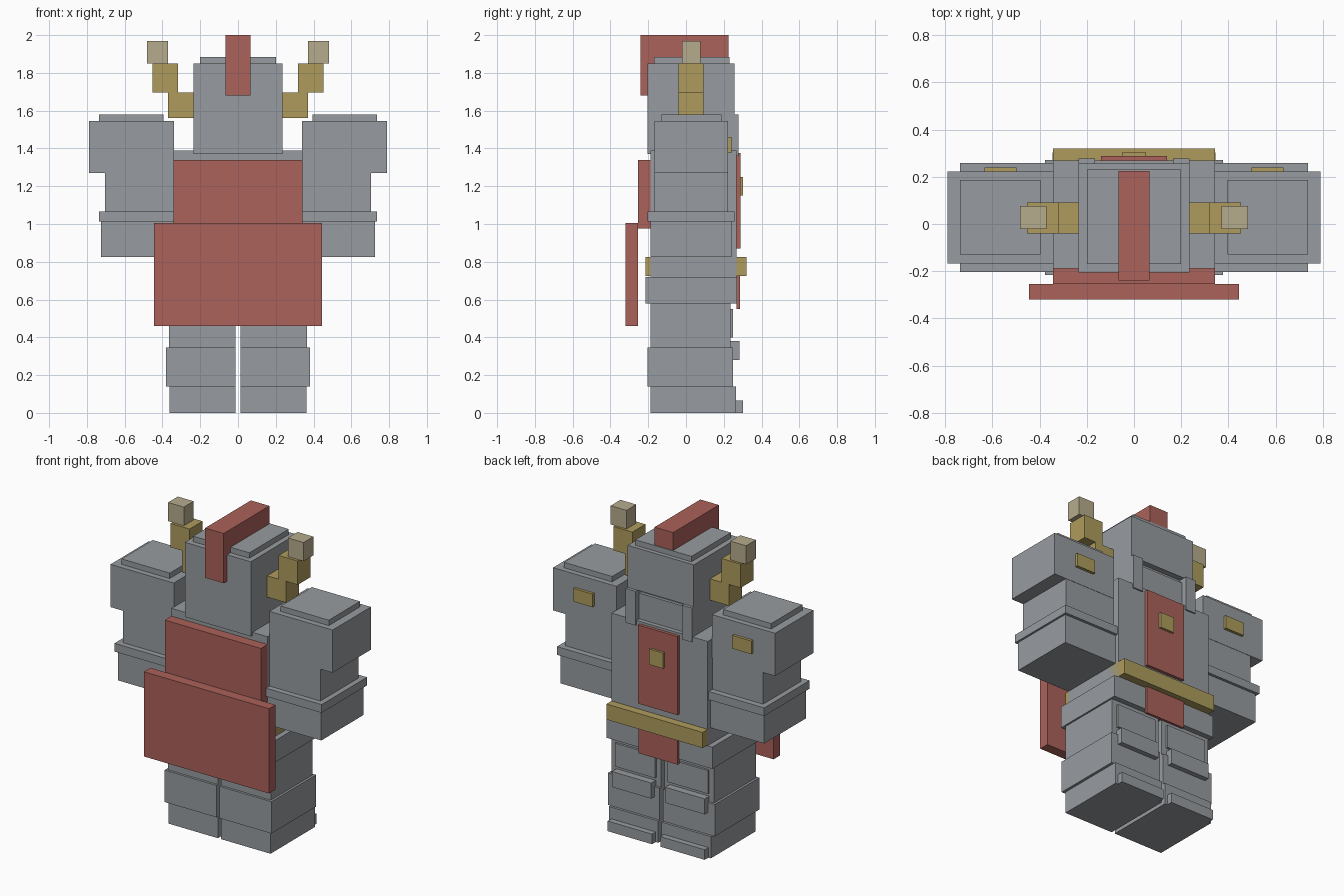
import bpy


def material(name, rgb):
    m = bpy.data.materials.new(name)
    m.diffuse_color = (*rgb, 1.0)
    return m


STEEL = material("steel grey", (0.31, 0.33, 0.35))
RED = material("dull red", (0.41, 0.122, 0.102))
GOLD = material("old gold", (0.42, 0.33, 0.11))
BONE = material("pale bone", (0.47, 0.41, 0.27))

FACES = [(0, 2, 3, 1), (4, 5, 7, 6), (0, 1, 5, 4),
         (2, 6, 7, 3), (0, 4, 6, 2), (1, 3, 7, 5)]


def box(name, mat, xs, ys, zs):
    """Box between two limits on each axis."""
    verts = [(x, y, z) for z in zs for y in ys for x in xs]
    mesh = bpy.data.meshes.new(name)
    mesh.from_pydata(verts, [], FACES)
    mesh.materials.append(mat)
    mesh.validate()
    ob = bpy.data.objects.new(name, mesh)
    bpy.context.collection.objects.link(ob)
    return ob


def pair(name, mat, xs, ys, zs):
    """The same box on both sides of the body."""
    box(name + "_right", mat, xs, ys, zs)
    box(name + "_left", mat, (-xs[1], -xs[0]), ys, zs)


def wide(name, mat, half, ys, zs):
    """Box centred across the body."""
    box(name, mat, (-half, half), ys, zs)


# Helmet: skull, brow, recessed visor, cheek guards and lid
wide("helmet", STEEL, 0.235, (-0.205, 0.22), (1.37, 1.85))
wide("brow", STEEL, 0.235, (0.22, 0.257), (1.58, 1.85))
wide("visor", STEEL, 0.165, (0.22, 0.24), (1.37, 1.555))
pair("cheek_guard", STEEL, (0.165, 0.235), (0.22, 0.277), (1.36, 1.58))
wide("helmet_lid", STEEL, 0.20, (-0.17, 0.23), (1.85, 1.885))

# Crest running over the helmet and down one end
wide("crest", RED, 0.066, (-0.205, 0.225), (1.85, 2.0))
wide("crest_tail", RED, 0.066, (-0.24, -0.205), (1.68, 2.0))

# Stepped horns
pair("horn_base", GOLD, (0.235, 0.37), (-0.04, 0.092), (1.56, 1.697))
pair("horn_middle", GOLD, (0.317, 0.453), (-0.04, 0.092), (1.697, 1.85))
pair("horn_tip", BONE, (0.37, 0.482), (-0.022, 0.077), (1.85, 1.97))

# Torso, belt and hips
wide("torso", STEEL, 0.342, (-0.188, 0.268), (0.70, 1.39))
wide("belt", GOLD, 0.342, (-0.215, 0.32), (0.725, 0.825))
wide("hips", STEEL, 0.376, (-0.215, 0.27), (0.58, 0.72))

# Tabard strips with a badge
wide("tabard_upper", RED, 0.14, (0.268, 0.288), (0.87, 1.375))
wide("tabard_lower", RED, 0.14, (0.268, 0.285), (0.55, 0.725))
wide("badge", GOLD, 0.05, (0.288, 0.303), (1.15, 1.25))

# Cape panels
wide("cape_upper", RED, 0.342, (-0.255, -0.188), (0.975, 1.34))
wide("cape_lower", RED, 0.445, (-0.32, -0.255), (0.46, 1.005))

# Arms
pair("shoulder", STEEL, (0.34, 0.79), (-0.167, 0.222), (1.27, 1.545))
pair("shoulder_lid", STEEL, (0.395, 0.737), (-0.13, 0.187), (1.545, 1.58))
pair("shoulder_stud", GOLD, (0.497, 0.633), (0.222, 0.24), (1.375, 1.46))
pair("upper_arm", STEEL, (0.34, 0.703), (-0.167, 0.22), (1.06, 1.27))
pair("arm_band", STEEL, (0.34, 0.737), (-0.203, 0.258), (1.012, 1.065))
pair("forearm", STEEL, (0.34, 0.724), (-0.188, 0.24), (0.825, 1.012))

# Legs
pair("thigh", STEEL, (0.012, 0.365), (-0.188, 0.236), (0.345, 0.60))
pair("thigh_plate", STEEL, (0.045, 0.33), (0.236, 0.25), (0.40, 0.55))
pair("shin", STEEL, (0.012, 0.38), (-0.203, 0.25), (0.14, 0.345))
pair("knee_plate", STEEL, (0.05, 0.33), (0.236, 0.282), (0.28, 0.38))
pair("foot", STEEL, (0.012, 0.363), (-0.188, 0.266), (0.0, 0.14))
pair("toe", STEEL, (0.03, 0.345), (0.266, 0.303), (0.0, 0.065))
